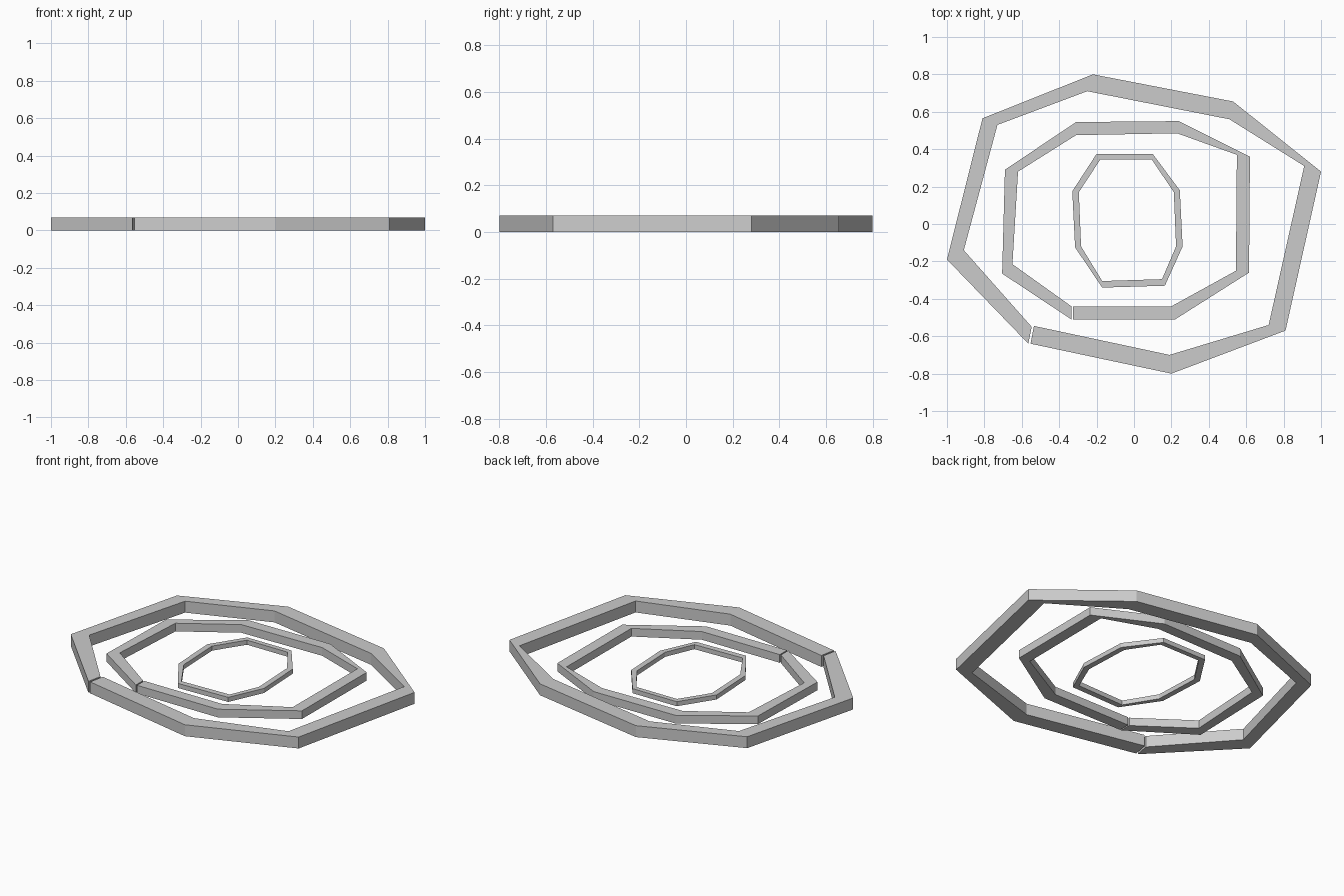
import bpy, bmesh

if "Cube" in bpy.data.objects:
    bpy.data.objects.remove(bpy.data.objects["Cube"])

MID_Z = 0.035  # all rings share this mid height


def ring(name, outer, inner, height, closed):
    """Flat-faced band between two outlines, extruded around MID_Z."""
    bm = bmesh.new()
    sections = []
    for (ox, oy), (ix, iy) in zip(outer, inner):
        lo, hi = MID_Z - height / 2, MID_Z + height / 2
        sections.append([bm.verts.new(p) for p in
                         ((ox, oy, lo), (ox, oy, hi), (ix, iy, hi), (ix, iy, lo))])
    n = len(sections)
    for i in range(n if closed else n - 1):
        a, b = sections[i], sections[(i + 1) % n]
        for k in range(4):
            m = (k + 1) % 4
            bm.faces.new((a[k], a[m], b[m], b[k]))
    if not closed:  # end caps at the slit
        bm.faces.new(sections[0])
        bm.faces.new(sections[-1])
    bmesh.ops.recalc_face_normals(bm, faces=bm.faces)
    mesh = bpy.data.meshes.new(name)
    bm.to_mesh(mesh)
    bm.free()
    bpy.context.collection.objects.link(bpy.data.objects.new(name, mesh))


# Outer ring, split by a narrow slit at the front left corner
ring("outer_ring",
     [(-.553, -.64), (.20, -.80), (.81, -.57), (1, .28), (.53, .655),
      (-.22, .80), (-.81, .565), (-1, -.19), (-.565, -.64)],
     [(-.535, -.545), (.19, -.70), (.72, -.54), (.91, .31), (.51, .56),
      (-.25, .71), (-.73, .53), (-.91, -.14), (-.547, -.55)],
     0.07, False)

# Middle ring, also slit at the front left
ring("middle_ring",
     [(-.327, -.51), (.22, -.51), (.615, -.26), (.62, .36), (.24, .55),
      (-.31, .545), (-.69, .29), (-.705, -.265), (-.335, -.51)],
     [(-.327, -.44), (.20, -.44), (.545, -.25), (.55, .37), (.23, .485),
      (-.31, .475), (-.62, .28), (-.65, -.215), (-.335, -.44)],
     0.05, False)

# Inner ring
ring("inner_ring",
     [(-.17, -.34), (.165, -.33), (.26, -.12), (.245, .18),
      (.10, .375), (-.20, .375), (-.33, .175), (-.315, -.125)],
     [(-.17, -.305), (.15, -.295), (.225, -.12), (.213, .17),
      (.095, .345), (-.18, .345), (-.295, .17), (-.283, -.12)],
     0.028, True)
